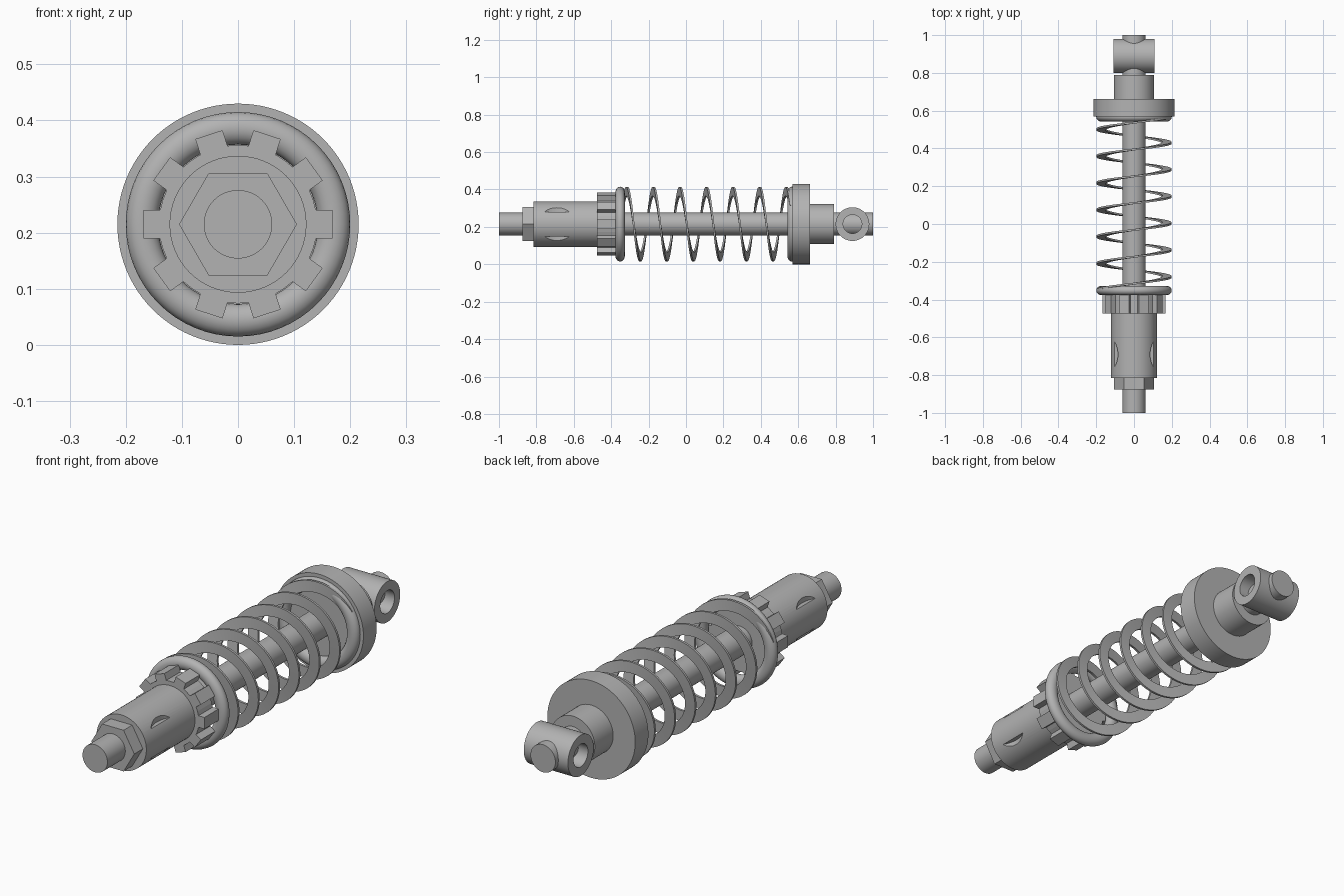
import bpy, bmesh, math
from mathutils import Matrix, Vector

if "Cube" in bpy.data.objects:
    bpy.data.objects.remove(bpy.data.objects["Cube"], do_unlink=True)

AXIS_Z = 0.215

metal = bpy.data.materials.new("grey metal")
metal.use_nodes = True
metal.diffuse_color = (0.45, 0.45, 0.45, 1)
metal.node_tree.nodes["Principled BSDF"].inputs["Base Color"].default_value = metal.diffuse_color


def finish(name, bm, smooth=True):
    bmesh.ops.remove_doubles(bm, verts=bm.verts, dist=1e-5)
    bmesh.ops.recalc_face_normals(bm, faces=bm.faces)
    mesh = bpy.data.meshes.new(name)
    bm.to_mesh(mesh)
    bm.free()
    mesh.materials.append(metal)
    obj = bpy.data.objects.new(name, mesh)
    bpy.context.collection.objects.link(obj)
    obj.location.z = AXIS_Z
    if smooth:
        smooth_shade(obj)
    return obj


def smooth_shade(obj):
    bpy.ops.object.select_all(action='DESELECT')
    obj.select_set(True)
    bpy.context.view_layer.objects.active = obj
    bpy.ops.object.shade_smooth_by_angle(angle=math.radians(35))


def bridge(bm, rings, closed):
    """Join neighbouring rings of vertices with quads."""
    for a, b in zip(rings, rings[1:]):
        n = len(a)
        for i in range(n if closed else n - 1):
            j = (i + 1) % n
            bm.faces.new((a[i], a[j], b[j], b[i]))


def lathe(name, profile, sides=64, closed=False):
    """Turn a (y, radius) profile around the long axis."""
    bm = bmesh.new()
    rings = []
    for k in range(sides + 1):
        t = 2 * math.pi * k / sides
        rings.append([bm.verts.new((r * math.cos(t), y, r * math.sin(t))) for y, r in profile])
    bridge(bm, rings, closed)
    bmesh.ops.dissolve_degenerate(bm, dist=1e-6, edges=bm.edges)
    return finish(name, bm)


def disc(name, y0, y1, r, sides=64):
    return lathe(name, [(y0, 0), (y0, r), (y1, r), (y1, 0)], sides)


def ring(name, y, mid, half_y, half_r):
    steps = [2 * math.pi * i / 20 for i in range(20)]
    return lathe(name, [(y + half_y * math.cos(a), mid + half_r * math.sin(a)) for a in steps], closed=True)


# Central shaft, lock nut and end cap
disc("shaft", -1.0, 1.0, 0.061, 48)
disc("lock_nut", -0.875, -0.81, 0.105, 6)
disc("end_cap", 0.65, 0.79, 0.107)
disc("spring_flange", 0.57, 0.662, 0.215, 96)

# Rounded seats at both ends of the spring
ring("front_spring_seat", -0.352, 0.171, 0.025, 0.029)
ring("back_spring_seat", 0.567, 0.171, 0.025, 0.029)

# Cylinder body with four shallow side pockets
body = disc("damper_body", -0.815, -0.40, 0.122)
for sx in (-1, 1):
    for sz in (-1, 1):
        bm = bmesh.new()
        bmesh.ops.create_cone(bm, cap_ends=True, segments=96, radius1=0.13, radius2=0.13, depth=0.2,
                              matrix=Matrix.Translation((sx * 0.215, -0.69, sz * 0.165)))
        cutter = finish("pocket_cutter", bm, False)
        cutter.hide_render = True
        mod = body.modifiers.new("pocket", 'BOOLEAN')
        mod.operation = 'DIFFERENCE'
        mod.solver = 'EXACT'
        mod.object = cutter
        bpy.context.view_layer.update()
        bpy.context.view_layer.objects.active = body
        bpy.ops.object.modifier_apply(modifier=mod.name)
        bpy.data.objects.remove(cutter, do_unlink=True)
smooth_shade(body)

# Toothed adjuster collar: parallel-sided teeth around a round core
TEETH, CORE, TIP, HALF = 10, 0.141, 0.168, 0.0255
bm = bmesh.new()
outline = []
spread = math.asin(HALF / CORE)
for k in range(TEETH):
    t = 2 * math.pi * k / TEETH
    out, side = Vector((math.cos(t), 0, math.sin(t))), Vector((-math.sin(t), 0, math.cos(t)))
    base = CORE * math.cos(spread)
    for d, s in ((base, -HALF), (TIP, -HALF), (TIP, HALF), (base, HALF)):
        outline.append(out * d + side * s)
    mid = t + math.pi / TEETH
    outline.append(Vector((CORE * math.cos(mid), 0, CORE * math.sin(mid))))
face = bm.faces.new([bm.verts.new(p + Vector((0, -0.475, 0))) for p in outline])
grown = bmesh.ops.extrude_face_region(bm, geom=[face], use_keep_orig=True)
bmesh.ops.translate(bm, vec=(0, 0.1, 0),
                    verts=[v for v in grown["geom"] if isinstance(v, bmesh.types.BMVert)])
finish("adjuster_collar", bm, False)

# Flat-wire coil spring
PITCH, INNER, OUTER, HALF_T = 0.142, 0.15, 0.199, 0.005
Y_START, Y_END, STEPS = 0.56, -0.345, 420
bm = bmesh.new()
rings = []
for k in range(STEPS + 1):
    y = Y_START + (Y_END - Y_START) * k / STEPS
    t = 2 * math.pi * (0.43 - y) / PITCH
    section = ((INNER, -HALF_T), (OUTER, -HALF_T), (OUTER, HALF_T), (INNER, HALF_T))
    rings.append([bm.verts.new((r * math.cos(t), y + dy, r * math.sin(t))) for r, dy in section])
bridge(bm, rings, True)
bm.faces.new(rings[0])
bm.faces.new(rings[-1])
finish("coil_spring", bm)

# Mounting eye: a tube lying across the shaft
eye = lathe("mounting_eye", [(-0.108, 0.05), (-0.108, 0.09), (0.108, 0.09), (0.108, 0.05)], closed=True)
eye.rotation_euler.z = math.pi / 2
eye.location.y = 0.89
